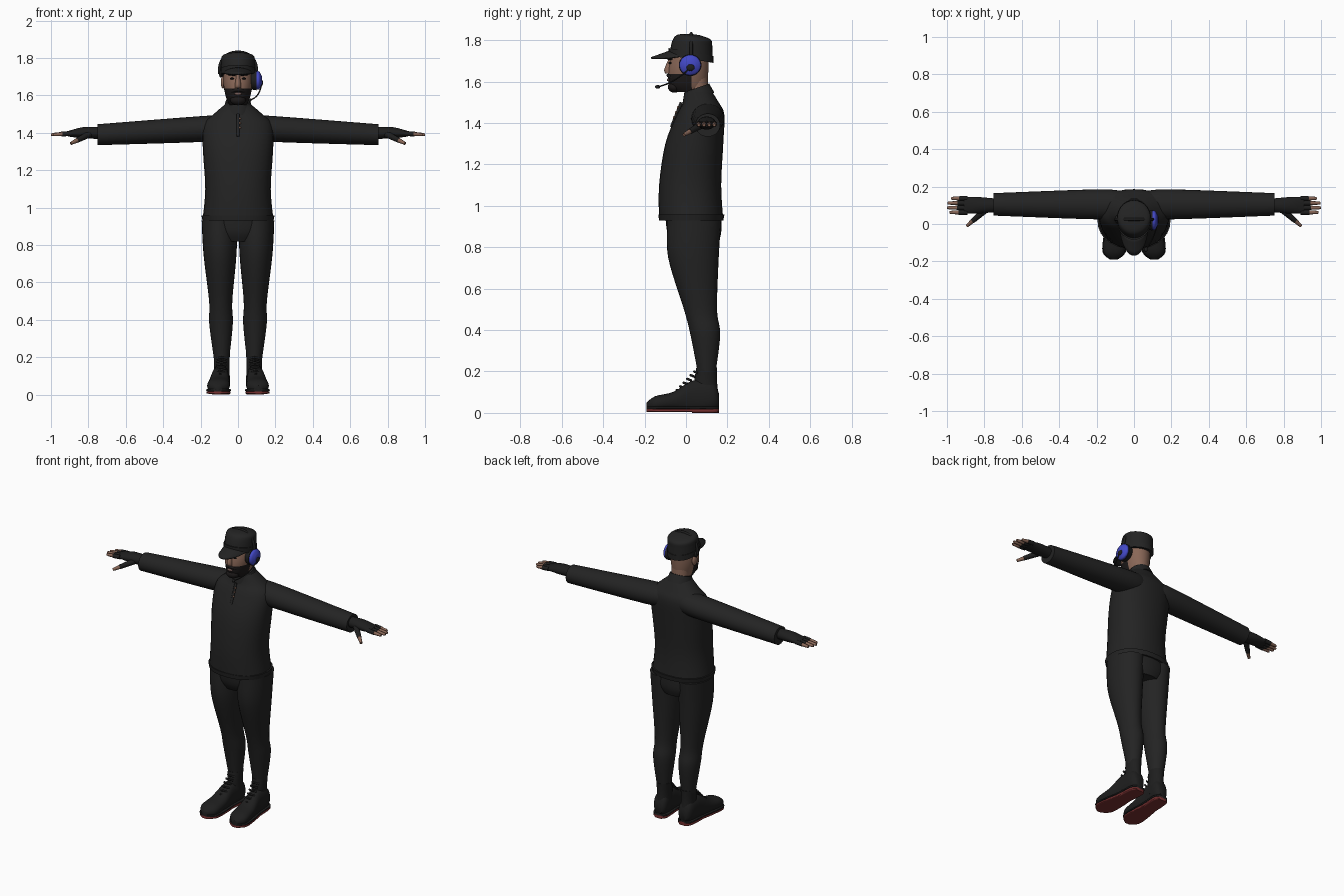
import bpy, bmesh
from math import sin, cos, pi, copysign
from mathutils import Vector

if "Cube" in bpy.data.objects:
    bpy.data.objects.remove(bpy.data.objects["Cube"])


def material(name, red, green, blue):
    mat = bpy.data.materials.new(name)
    mat.use_nodes = True
    mat.diffuse_color = (red, green, blue, 1)
    shader = next(node for node in mat.node_tree.nodes if node.type == "BSDF_PRINCIPLED")
    shader.inputs["Base Color"].default_value = mat.diffuse_color
    return mat


CLOTH = material("charcoal cloth", .017, .017, .017)
BLACK = material("black leather", .013, .013, .013)
HAIR = material("dark hair", .012, .01, .01)
SKIN = material("skin", .25, .135, .095)
LIPS = material("lips", .17, .1, .09)
RED = material("dark red rubber", .19, .03, .03)
BLUE = material("blue plastic", .055, .065, .56)
parts = []


def finish(name, bm, *mats):
    bmesh.ops.recalc_face_normals(bm, faces=bm.faces)
    mesh = bpy.data.meshes.new(name)
    bm.to_mesh(mesh)
    bm.free()
    for mat in mats:
        mesh.materials.append(mat)
    part = bpy.data.objects.new(name, mesh)
    bpy.context.collection.objects.link(part)
    parts.append(part)
    return part


def spline(rows, steps):
    """Catmull-Rom interpolation between neighbouring rows."""
    rows = [Vector(row) for row in rows]
    padded = [rows[0], *rows, rows[-1]]
    result = []
    for before, start, end, after in zip(padded, padded[1:], padded[2:], padded[3:]):
        for step in range(steps):
            t = step / steps
            ease = t * t * (3 - 2 * t)
            leave, arrive = (end - before) / 2, (after - start) / 2
            result.append(start.lerp(end, ease) + leave * t * (1 - t) ** 2 - arrive * t * t * (1 - t))
    return result + [rows[-1]]


def loft(name, rows, mat, axis="z", side=1, across=0, lean=0, tilt=0, square=1.0,
         floor=0, steps=4, sides=28, accent=None, rule=None):
    """Skin ellipses given as (position, centre, half width, half depth) along an axis."""
    bm = bmesh.new()
    rings = []
    for along, centre, width, depth in spline(rows, steps):
        ring = []
        for k in range(sides):
            c, s = cos(2 * pi * k / sides), sin(2 * pi * k / sides)
            u = across + lean * along + width * copysign(abs(c) ** square, c)
            v = depth * copysign(abs(s) ** square, s)
            x, y, z = {"x": (along, u, centre + v), "y": (u, along, centre + v),
                       "z": (u, centre + v, along + tilt * v)}[axis]
            ring.append(bm.verts.new((side * x, y, max(z, floor))))
        rings.append(ring)
    for low, high in zip(rings, rings[1:]):
        for k in range(sides):
            bm.faces.new((low[k - 1], low[k], high[k], high[k - 1]))
    bm.faces.new(rings[0])
    bm.faces.new(rings[-1])
    if rule:
        for face in bm.faces:
            face.material_index = rule(face.calc_center_median())
    return finish(name, bm, mat, *([accent] if accent else []))


def rod(name, points, radius, mat, end=1):
    """Round rod along a path, tapering to its end."""
    curve = bpy.data.curves.new(name, "CURVE")
    curve.dimensions, curve.bevel_depth, curve.use_fill_caps = "3D", radius, True
    path = curve.splines.new("POLY")
    path.points.add(len(points) - 1)
    for i, (point, place) in enumerate(zip(path.points, points)):
        point.co = (*place, 1)
        point.radius = 1 + (end - 1) * i / (len(points) - 1)
    holder = bpy.data.objects.new(name, curve)
    bpy.context.collection.objects.link(holder)
    graph = bpy.context.evaluated_depsgraph_get()
    bm = bmesh.new()
    bm.from_mesh(bpy.data.meshes.new_from_object(holder.evaluated_get(graph)))
    bpy.data.objects.remove(holder)
    finish(name, bm, mat)


def ball(name, centre, size, mat):
    bm = bmesh.new()
    bmesh.ops.create_uvsphere(bm, u_segments=16, v_segments=10, radius=1)
    bmesh.ops.scale(bm, vec=size, verts=bm.verts)
    bmesh.ops.translate(bm, vec=centre, verts=bm.verts)
    finish(name, bm, mat)


# Sweater body, hem, collar and buttoned placket
waist = (.93, .025, .19, .155)
loft("sweater", [waist, (1.1, .02, .175, .15), (1.3, .04, .187, .14), (1.44, .07, .187, .115),
                 (1.5, .073, .13, .085), (1.56, .06, .06, .06)], CLOTH, square=.9)
loft("sweater_hem", [Vector(waist) * grow for grow in (1, 1.02, 1.03)], CLOTH, square=.9)
loft("collar", [(1.52, .06, .08, .077), (1.57, .052, .066, .06)], CLOTH, tilt=.35)
neckline, chest = Vector((0, -.022, 1.5)), Vector((0, -.07, 1.38))
rod("placket", [neckline, chest], .008, CLOTH)
for share in (.2, .4, .6):
    ball("button", neckline.lerp(chest, share) + Vector((.01, -.008, 0)), (.006, .005, .006), SKIN)

# Hips
loft("hips", [(.82, .045, .13, .11), (.87, .04, .18, .13), (.95, .035, .187, .135)], CLOTH)

for side, label in ((1, "left_"), (-1, "right_")):
    def at(x, y, z):
        return Vector((side * x, y, z))

    # Sleeve and glove
    loft(label + "sleeve", [(.06, 1.43, .07, .065), (.2, 1.42, .08, .069), (.75, 1.39, .06, .056)],
         CLOTH, "x", side, across=.105, steps=6)
    loft(label + "glove", [(.73, 1.4, .035, .032), (.83, 1.4, .044, .03), (.91, 1.395, .045, .014)],
         BLACK, "x", side, across=.1)

    # Gloved fingers with bare tips
    for i, finger in enumerate(("index", "middle", "ring", "little")):
        y = .062 + .025 * i
        tip = at(1 - .008 * (i - 1.3) ** 2, y, 1.39)
        knuckle = at(.89, y, 1.397)
        bend = knuckle.lerp(tip, .5)
        rod(label + finger + "_glove", [knuckle, bend], .013, BLACK)
        rod(label + finger + "_tip", [bend, bend.lerp(tip, .8), tip], .011, SKIN, .6)
    root, tip = at(.79, .08, 1.395), at(.893, -.01, 1.343)
    bend = root.lerp(tip, .7)
    rod(label + "thumb_glove", [root, bend], .019, BLACK, .7)
    rod(label + "thumb_tip", [bend, tip], .012, SKIN, .7)

    # Trouser leg
    loft(label + "trouser_leg", [(.93, .04, .095, .13), (.75, .036, .088, .122), (.5, .07, .062, .08),
                                 (.38, .093, .063, .072), (.2, .1, .042, .044)],
         CLOTH, side=side, across=.085, lean=.015, steps=6)

    # Boot, with the welt, sole and heel following the foot outline
    foot = [(.16, .06, .025, .03), (.13, .08, .046, .07), (.03, .075, .047, .08),
            (-.06, .057, .057, .045), (-.15, .045, .057, .035), (-.19, .035, .016, .014)]
    splay = dict(axis="y", side=side, across=.097, lean=-.06)
    loft(label + "boot_foot", foot, BLACK, floor=.02, square=.85, **splay)
    loft(label + "boot_shaft", [(.06, .1, .044, .06), (.15, .095, .041, .055), (.22, .1, .044, .05)],
         BLACK, side=side, across=.087)
    for piece, outline, height, thick, grow, mat in (
            ("welt", foot, .024, .007, .005, BLACK),
            ("sole", foot, .012, .008, .003, RED),
            ("heel", foot[:3], .011, .011, 0, RED)):
        rows = [(y, height, width + grow, thick) for y, _, width, _ in outline]
        loft(label + piece, rows, mat, square=.4, **splay)
    for i in range(6):
        middle = at(.087, .04, .2).lerp(at(.095, -.045, .11), i / 5)
        ends = [middle + Vector((reach, .018, -.007)) for reach in (-.025, .025)]
        rod(label + "lace", [ends[0], middle, ends[1]], .006, BLACK)

    # Eye, eyebrow and ear
    ball(label + "eye", at(.032, -.077, 1.69), (.012, .007, .005), HAIR)
    rod(label + "eyebrow", [at(.015, -.085, 1.71), at(.05, -.068, 1.71)], .006, HAIR, .6)
    ball(label + "ear", at(.08, .025, 1.67), (.012, .022, .033), SKIN)

# Neck and head, with the beard chosen by position
def bearded(spot):
    jaw = spot.z < 1.64 and spot.y < .025
    sideburn = spot.z < 1.7 and abs(spot.y - .015) < .015
    return int(jaw or sideburn)


loft("neck", [(1.48, .062, .056, .053), (1.62, .053, .055, .052)], SKIN)
loft("head", [(1.55, .02, .045, .073), (1.59, .01, .064, .092), (1.67, .013, .078, .096),
              (1.78, .03, .07, .08)], SKIN, steps=8, sides=36, accent=HAIR, rule=bearded)
loft("nose", [(1.64, -.08, .017, .02), (1.66, -.08, .016, .025), (1.71, -.07, .009, .014)], SKIN)
rod("moustache", [(.034 * sin(a), -.055 - .03 * cos(a), 1.612 + .018 * cos(a))
                  for a in (pi * k / 8 for k in range(-4, 5))], .009, HAIR)
ball("chin_beard", (0, -.055, 1.575), (.042, .033, .028), HAIR)
ball("lips", (0, -.084, 1.609), (.019, .008, .008), LIPS)

# Cap crown, band and curved brim
rim = (1.71, .024, .09, .105)
loft("cap_crown", [rim, (1.78, .03, .09, .097), (1.815, .04, .08, .08), (1.828, .045, .02, .02)],
     CLOTH, tilt=-.15)
loft("cap_band", [Vector(rim) + Vector((rise, 0, .003, .003)) for rise in (0, .033)], CLOTH, tilt=-.18)
bm = bmesh.new()
grid = []
for row in range(5):
    out = row / 4
    grid.append([bm.verts.new(((.086 - .006 * out) * sin(a), .02 - .095 * (1 + out) * cos(a),
                               1.752 - .034 * out * cos(a) - .025 * sin(a) ** 2))
                 for a in (pi * k / 20 for k in range(-8, 9))])
for inner, outer in zip(grid, grid[1:]):
    for k in range(len(inner) - 1):
        bm.faces.new((inner[k], inner[k + 1], outer[k + 1], outer[k]))
brim = finish("cap_brim", bm, CLOTH)
brim.modifiers.new("thickness", "SOLIDIFY").thickness = .008

# Headset: band over the cap, one ear cup, a side pad and the microphone
rod("headset_band", [(.1 * cos(a), .025, 1.715 + .117 * abs(sin(a)) ** .7)
                     for a in (pi * k / 20 for k in range(21))], .008, BLACK)
loft("ear_cushion", [(.07, 1.68, .05, .048), (.1, 1.68, .055, .053)], BLACK, "x", across=.02)
loft("ear_cup", [(.095, 1.68, .05, .048), (.113, 1.68, .05, .048), (.127, 1.68, .025, .024)],
     BLUE, "x", across=.02)
pivot, mouthpiece = Vector((.126, .022, 1.668)), Vector((.064, -.137, 1.575))
ball("microphone_pivot", pivot, (.008, .02, .016), BLACK)
ball("side_pad", (-.092, .025, 1.715), (.009, .022, .02), BLACK)
rod("microphone_boom", [pivot.lerp(mouthpiece, t) + Vector((.05, 0, -.06)) * t * (1 - t)
                        for t in (k / 8 for k in range(9))], .0035, BLACK)
ball("microphone", mouthpiece, (.009, .013, .009), BLACK)

# Smooth shading with sharp edges kept
bpy.ops.object.select_all(action="DESELECT")
for part in parts:
    part.select_set(True)
bpy.context.view_layer.objects.active = brim
bpy.ops.object.shade_smooth_by_angle(angle=.8)
